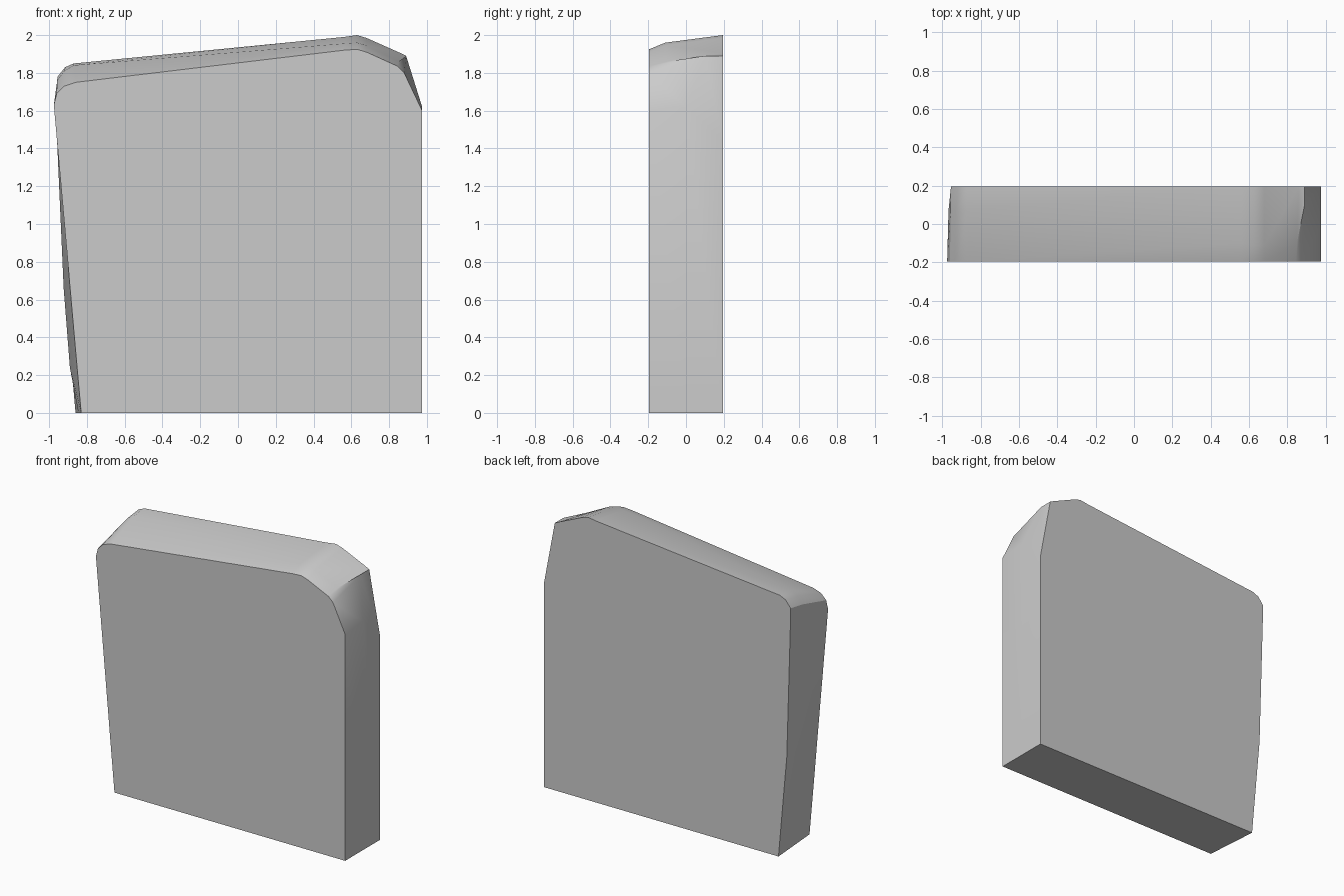
import bpy
import bmesh
import math

default_cube = bpy.data.objects.get("Cube")
if default_cube:
    bpy.data.objects.remove(default_cube, do_unlink=True)

HALF_DEPTH = 0.195

# Matching stations around the outline, clockwise from the lower left:
# front (x, z), crown ridge (x, y, z), back (x, z)
stations = [
    ((-.83, 0), (-.845, 0, 0), (-.86, 0)),
    ((-.857, .3), (-.89, .1, .24), (-.885, .28)),
    ((-.894, .72), (-.923, .1, .66), (-.925, .72)),
    ((-.975, 1.63), (-.968, .07, 1.67), (-.955, 1.72)),
    ((-.96, 1.69), (-.957, .07, 1.76), (-.955, 1.78)),
    ((-.92, 1.73), (-.92, .07, 1.81), (-.915, 1.83)),
    ((-.86, 1.75), (-.87, .07, 1.84), (-.87, 1.85)),
    ((.56, 1.92), (.56, -.1, 1.955), (.56, 1.99)),
    ((.63, 1.925), (.63, -.11, 1.96), (.63, 2)),
    ((.68, 1.91), (.68, -.11, 1.945), (.68, 1.985)),
    ((.845, 1.835), (.85, -.1, 1.86), (.86, 1.905)),
    ((.88, 1.8), (.89, .1, 1.89), (.89, 1.89)),
    ((.975, 1.6), (.975, 0, 1.62), (.975, 1.44)),
    ((.975, 0), (.975, 0, 0), (.975, 0)),
]


def make_material(name, grey):
    """Plain matte grey for viewport and render."""
    material = bpy.data.materials.new(name)
    material.use_nodes = True
    colour = (grey, grey, grey, 1)
    material.diffuse_color = colour
    shader = material.node_tree.nodes["Principled BSDF"]
    shader.inputs["Base Color"].default_value = colour
    return material


def bridge(bm, ring_a, ring_b):
    """Join two closed rings of equal length with a band of faces."""
    count = len(ring_a)
    for i in range(count):
        j = (i + 1) % count
        bm.faces.new((ring_a[i], ring_a[j], ring_b[j], ring_b[i]))


# Loft the slab from front outline over the crown ridge to the back outline
bm = bmesh.new()
front, ridge, back = [], [], []
for front_point, ridge_point, back_point in stations:
    front.append(bm.verts.new((front_point[0], -HALF_DEPTH, front_point[1])))
    ridge.append(bm.verts.new(ridge_point))
    back.append(bm.verts.new((back_point[0], HALF_DEPTH, back_point[1])))
bridge(bm, front, ridge)
bridge(bm, ridge, back)

# Flat front and back caps
bm.faces.new(front)
bm.faces.new(list(reversed(back)))
bmesh.ops.recalc_face_normals(bm, faces=bm.faces[:])

mesh = bpy.data.meshes.new("rounded_slab")
bm.to_mesh(mesh)
bm.free()
mesh.materials.append(make_material("stone grey", 0.6))

slab = bpy.data.objects.new("rounded_slab", mesh)
bpy.context.collection.objects.link(slab)

# Smooth the worn crown while keeping the rim crisp
bpy.ops.object.select_all(action="DESELECT")
slab.select_set(True)
bpy.context.view_layer.objects.active = slab
bpy.ops.object.shade_smooth_by_angle(angle=math.radians(30))
